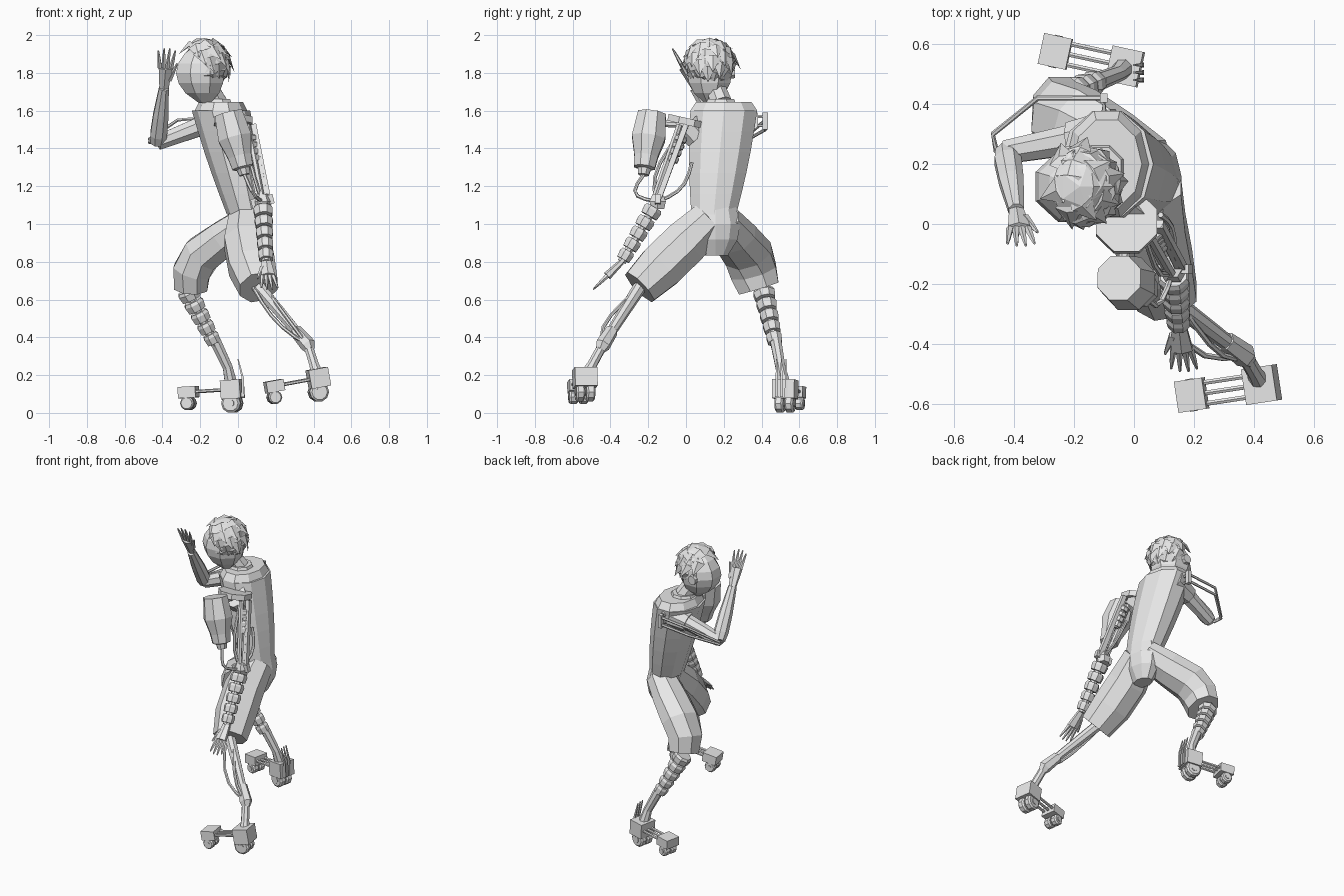
import bpy, bmesh, math, random
from mathutils import Vector, Matrix

random.seed(4)
if "Cube" in bpy.data.objects:
    bpy.data.objects.remove(bpy.data.objects["Cube"])

X, Y, Z = (Vector(row) for row in Matrix.Identity(3))

plain_grey = bpy.data.materials.new("plain_grey")
plain_grey.use_nodes = True
plain_grey.diffuse_color = (*[0.8] * 3, 1)
shader = plain_grey.node_tree.nodes["Principled BSDF"]
shader.inputs["Base Color"].default_value = plain_grey.diffuse_color


def finish(name, bm):
    bmesh.ops.recalc_face_normals(bm, faces=bm.faces)
    mesh = bpy.data.meshes.new(name)
    bm.to_mesh(mesh)
    bm.free()
    mesh.materials.append(plain_grey)
    bpy.context.collection.objects.link(bpy.data.objects.new(name, mesh))


def loft(name, centres, radii, sides=8, ref=Y, squash=1, level=False):
    """Skin a faceted tube; radii run along ref, squash scales the other axis."""
    bm = bmesh.new()
    last = len(centres) - 1
    loops = []
    for i, (centre, radius) in enumerate(zip(centres, radii)):
        tangent = Z if level else (centres[min(i + 1, last)] - centres[max(i - 1, 0)]).normalized()
        side = (ref - tangent * ref.dot(tangent)).normalized()
        other = tangent.cross(side) * squash
        angles = [math.tau * (k + 0.5) / sides for k in range(sides)]
        loops.append([bm.verts.new(centre + (side * math.cos(a) + other * math.sin(a)) * radius)
                      for a in angles])
    for lower, upper in zip(loops, loops[1:]):
        for k in range(sides):
            j = (k + 1) % sides
            bm.faces.new((lower[k], lower[j], upper[j], upper[k]))
    bm.faces.new(loops[0])
    bm.faces.new(loops[-1])
    finish(name, bm)


def limb(name, path, start, end, bulge=0, **options):
    """Tube whose radius changes evenly from start to end, plus a bulge."""
    steps = [i / (len(path) - 1) for i in range(len(path))]
    radii = [start + (end - start) * t + bulge * math.sin(math.pi * t) for t in steps]
    loft(name, path, radii, **options)


def turned(name, start, end, profile, **options):
    """Solid of (fraction along the axis, radius) pairs."""
    loft(name, [start.lerp(end, t) for t, r in profile], [r for t, r in profile], **options)


def hose(name, start, end, sag, radius=0.01):
    steps = [i / 5 for i in range(6)]
    limb(name, [start.lerp(end, t) + sag * math.sin(math.pi * t) for t in steps],
         radius, radius, sides=6, ref=X + Y / 3)


def block(name, centre, size, rotation):
    bm = bmesh.new()
    bmesh.ops.create_cube(bm, size=1)
    placement = Matrix.Translation(centre) @ rotation.to_4x4() @ Matrix.Diagonal((*size, 1))
    bmesh.ops.transform(bm, verts=bm.verts, matrix=placement)
    finish(name, bm)


def collars(name, start, end, wide, narrow, count, ref=Y):
    """Stack of armour collars over a thin core."""
    limb(name + "_core", [start, end], narrow * 0.6, narrow * 0.6, ref=ref)
    for i in range(count):
        r = wide + (narrow - wide) * i / count
        low, high = (start.lerp(end, (i + f) / count) for f in (0, 0.8))
        turned(f"{name}_collar_{i}", low, high, [(0, r * 0.85), (0.3, r), (1, r * 0.9)], ref=ref)


def hand(name, wrist, tip, across):
    """Palm, four spread fingers and a thumb; across spans the knuckles."""
    reach = tip - wrist
    palm = wrist.lerp(tip, 0.5)
    limb(name + "_palm", [wrist, wrist.lerp(tip, 0.25), palm], 0.028, 0.042,
         sides=6, ref=across, squash=0.55)

    def digit(label, root, point, radius):
        limb(f"{name}_{label}", [root, root.lerp(point, 0.6), point], radius, radius / 3,
             sides=5, ref=across)

    for i in range(4):
        spread = (i - 1.5) / 1.5
        root = palm + across * spread * 0.6
        digit(f"finger_{i}", root, root + reach * (0.5 - abs(spread) / 12) + across * spread * 0.3, 0.013)
    root = wrist + reach / 5 + across / 2
    digit("thumb", root, root + reach * 0.4 + across * 0.7, 0.015)


# Torso: widens from the waist to square shoulders
waist, chest = Vector((0.045, 0.147, 1.05)), Vector((-0.09, 0.2, 1.6))
steps = [i / 5 for i in range(6)]
limb("shirt", [waist.lerp(chest, t) for t in steps],
     0.125, 0.186, 0.01, sides=10, squash=0.83, level=True)
turned("shoulder_yoke", chest, chest + Z * 0.045, [(0, 0.186), (1, 0.155)], sides=10, squash=0.75, level=True)

# Neck and head: an egg shape tapering to the chin
face = Vector((-0.2, 0.125, 1.8))
nape = chest.lerp(face, 0.2)
limb("neck", [nape, face], 0.06, 0.05)
limb("collar", [nape, nape + Z * 0.022], 0.085, 0.075, level=True)
steps = [0.03 + i * 0.155 for i in range(7)]
chin = face - Z * 0.17
loft("head", [chin + Z * 0.34 * t + X * (0.5 - t) ** 2 / 9 for t in steps],
     [0.128 * math.sin(math.pi * t) ** 0.6 for t in steps], sides=8, squash=1.08, level=True)
limb("ear_disc", [face + Y * 0.1 - X / 40, face + Y * 0.135 - X / 40], 0.035, 0.03, ref=Z)

# Hair: faceted cap with broad overlapping locks swept back and down
crown = face + Vector((0.02, 0, 0.05))
hairline = Vector((0.75, 0, 0.66))
bm = bmesh.new()
bmesh.ops.create_icosphere(bm, subdivisions=2, radius=0.132)
bmesh.ops.bisect_plane(bm, geom=bm.verts[:] + bm.edges[:] + bm.faces[:],
                       plane_co=Vector(), plane_no=-hairline, clear_outer=True)
for vert in bm.verts:
    vert.co = crown + vert.co * random.uniform(0.98, 1.08)
finish("hair_cap", bm)

bm = bmesh.new()
count = 52
for i in range(count):
    height = 0.95 - 1.6 * i / count
    level_radius = math.sqrt(1 - height ** 2)
    out = Vector((math.cos(i * 2.4) * level_radius, math.sin(i * 2.4) * level_radius, height))
    if out.dot(hairline) < -0.05:
        continue
    sweep = X / 3 - Z
    sweep = (sweep - out * sweep.dot(out)).normalized()
    side = out.cross(sweep)
    root = crown + out * 0.127
    tip = bm.verts.new(root + sweep * random.uniform(0.08, 0.1) + out * random.uniform(-0.02, 0.015))
    quad = [bm.verts.new(root + offset) for offset in (side / 22, out / 60, side / -22, sweep / -20 - out / 90)]
    for k in range(4):
        bm.faces.new((quad[k], quad[k - 1], tip))
    bm.faces.new(quad)
finish("hair_locks", bm)

# Trousers: a hip mass and two wide legs cut off at the knee
hips = Vector((0.055, 0.155, 1))
hem_right, hem_left = Vector((-0.25, 0.385, 0.66)), Vector((0.11, -0.245, 0.665))
limb("trouser_hips", [hips + Z / 11, hips, hips - Z / 12, hips - Z / 6], 0.115, 0.07, 0.045,
     sides=10, squash=0.75, level=True)
thigh_right = Vector((-0.19, 0.33, 0.84))
top_right = hips + Vector((0, 0.035, 0.02))
limb("trouser_leg_right", [top_right, top_right.lerp(thigh_right, 0.5), thigh_right,
                           thigh_right.lerp(hem_right, 0.5) - X / 40, hem_right],
     0.105, 0.118, 0.025, squash=0.8)
top_left = hips + Vector((0, -0.025, 0.03))
limb("trouser_leg_left", [top_left, top_left.lerp(hem_left, 0.35) - X / 40,
                          top_left.lerp(hem_left, 0.7) - X / 50, hem_left], 0.11, 0.11, 0.025, ref=X)


def skate(name, heel, toe):
    """Wheeled foot: heel block, rods, toe block and paired wheels."""
    forward = (toe - heel).normalized()
    side = Z.cross(forward).normalized()
    rotation = Matrix((forward, side, forward.cross(side))).transposed()
    block(name + "_heel", heel, (0.105, 0.12, 0.1), rotation)
    block(name + "_toe", toe, (0.095, 0.105, 0.06), rotation)
    for k in (-1, 0, 1):
        shift = side * k * 0.035
        limb(f"{name}_rod_{k}", [heel + shift, toe + shift], 0.009, 0.009, sides=6)
    for part, centre, r in (("rear", heel, 0.052), ("front", toe, 0.037)):
        for k in (-1, 1):
            middle = centre - Z * (r + 0.022) + side * k * 0.027
            rim = side * 0.023
            turned(f"{name}_{part}_wheel", middle - rim, middle + rim,
                   [(0, r * 0.8), (0.2, r), (0.8, r), (1, r * 0.8)], sides=10, ref=Z)
            limb(f"{name}_{part}_hub", [middle - rim * 1.2, middle + rim * 1.2], r * 0.4, r * 0.4, ref=Z)


heel_right, heel_left = Vector((-0.03, 0.525, 0.125)), Vector((0.425, -0.535, 0.185))
skate("right_skate", heel_right, Vector((-0.262, 0.575, 0.11)))
skate("left_skate", heel_left, Vector((0.192, -0.57, 0.142)))
for k in (-1, 0, 1):
    base = heel_right + Vector((0.055, k / 40 - 0.02, -0.04))
    limb("heel_fin", [base, base + Z / 10, base + Z / 5 - X / 40], 0.012, 0.004, sides=4)

# Mechanical shins: a collared one on the right, a bare strut with cables on the left
ankle_right, ankle_left = Vector((-0.12, 0.475, 0.36)), Vector((0.37, -0.44, 0.36))
collars("shin_right", hem_right + Vector((-0.02, 0.025, -0.01)), ankle_right, 0.062, 0.04, 5)
limb("ankle_right", [ankle_right + Z / 50, ankle_right.lerp(heel_right, 0.5) + X / 50, heel_right], 0.032, 0.038, -0.007)
limb("shin_left", [hem_left, ankle_left], 0.036, 0.025)
limb("shin_left_joint", [ankle_left.lerp(hem_left, 0.25), ankle_left, ankle_left.lerp(heel_left, 0.15)],
     0.035, 0.028, 0.01, sides=6)
limb("ankle_left", [ankle_left, ankle_left.lerp(heel_left, 0.6), heel_left], 0.026, 0.038, -0.005)
for k in (-1, 1):
    hose("shin_cable", hem_left + X * k * 0.03, ankle_left, Vector((k * 0.02, -0.08, -0.03)))

# Raised right arm with an outer wire guard
shoulder_right, elbow_right = Vector((-0.1, 0.3, 1.555)), Vector((-0.425, 0.24, 1.43))
wrist_right = Vector((-0.392, 0.045, 1.72))
limb("sleeve_right", [shoulder_right + X / 25, shoulder_right.lerp(elbow_right, 0.35)], 0.09, 0.065)
limb("upper_arm_right", [shoulder_right, elbow_right], 0.06, 0.042)
limb("forearm_right", [elbow_right, elbow_right.lerp(wrist_right, 0.15),
                       elbow_right.lerp(wrist_right, 0.5), wrist_right], 0.04, 0.028, 0.014, ref=X)
hand("hand_right", wrist_right, Vector((-0.375, -0.075, 1.935)), X * 0.05)
bracket = shoulder_right + Vector((0, 0.12, -0.01))
block("guard_bracket", bracket, (0.025, 0.03, 0.09), Matrix.Identity(3))
for k in (-1, 1):
    rise = Z * k * 0.025
    corner = bracket + rise - X * 0.22 - Z / 50
    limb("arm_guard", [bracket + rise - Y / 20, bracket + rise, corner,
                       elbow_right + Vector((-0.045, 0.06, 0.01)) + rise / 3, elbow_right - X / 30],
         0.009, 0.009, sides=6, ref=Z)

# Shoulder plate and canister of the left arm
shoulder_left = Vector((-0.025, 0, 1.525))
limb("shoulder_plate", [shoulder_left, shoulder_left + Vector((0, 0.008, 0.035))], 0.11, 0.11)
limb("shoulder_socket", [shoulder_left + Y / 16 - Z / 14, shoulder_left], 0.07, 0.08)
canister_top, nozzle = Vector((-0.05, -0.18, 1.585)), Vector((0.035, -0.225, 1.26))
turned("canister", canister_top, nozzle, [(0, 0.08), (0.4, 0.096), (0.62, 0.075), (0.7, 0.068),
                                          (0.88, 0.06), (0.9, 0.038), (1, 0.03)])
limb("canister_strut", [canister_top.lerp(nozzle, 0.15), shoulder_left], 0.02, 0.02, ref=Z)

# Mechanical left arm: rods, piston, elbow, collared forearm and hand
elbow_left, wrist_left = Vector((0.13, -0.15, 1.12)), Vector((0.15, -0.34, 0.8))
rod_top = shoulder_left + X * 0.075
for shift in (X * 0.03, X * -0.03, Y * -0.035):
    limb("upper_arm_rod", [rod_top + shift, elbow_left + shift * 0.7], 0.016, 0.016, sides=6)
collars("upper_arm_piston", rod_top.lerp(elbow_left, 0.15), rod_top.lerp(elbow_left, 0.5), 0.036, 0.03, 4)
limb("rear_arm_bar", [rod_top + X / 30, elbow_left + X / 30], 0.02, 0.02, sides=4)
limb("elbow_left", [elbow_left + Z / 25, elbow_left, elbow_left - Z / 25], 0.03, 0.04, 0.015, sides=6)
block("elbow_cross_bar", elbow_left, (0.12, 0.03, 0.05), Matrix.Rotation(-0.25, 3, 'Y'))
collars("forearm_left", elbow_left.lerp(wrist_left, 0.1), wrist_left, 0.055, 0.04, 5, ref=X)
hand("hand_left", wrist_left, Vector((0.168, -0.495, 0.65)), X * -0.048)
hose("canister_hose", nozzle, elbow_left, Vector((0, -0.08, -0.03)))
hose("front_arm_hose", shoulder_left + X / 20, elbow_left, Vector((0, -0.08, -0.04)))
hose("back_arm_hose", chest.lerp(waist, 0.5) + X / 9 - Y / 7, elbow_left, Vector((0.02, 0.035, -0.03)))
